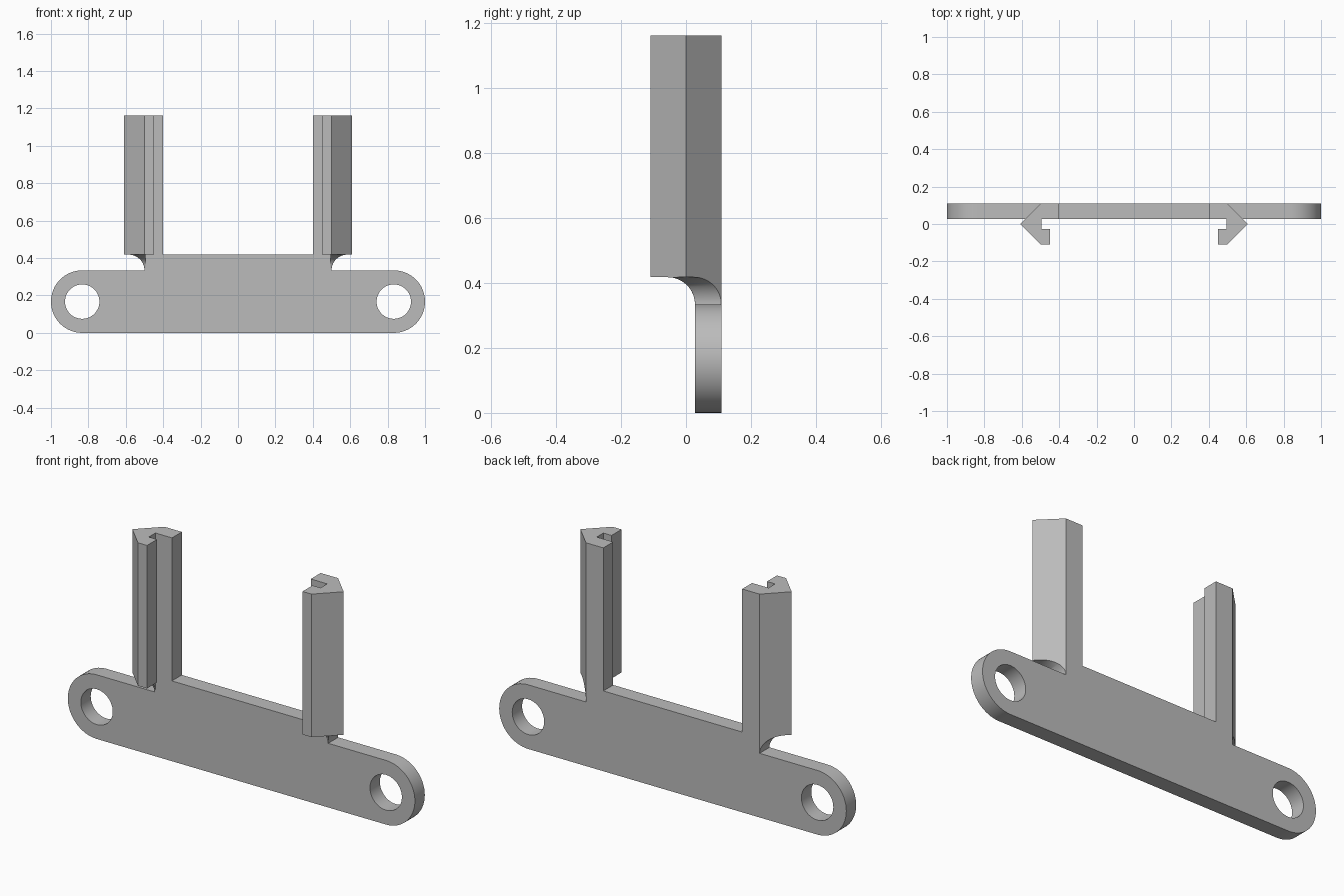
import bpy, bmesh, math

cube = bpy.data.objects.get("Cube")
if cube:
    bpy.data.objects.remove(cube, do_unlink=True)

BACK, FRONT = 0.109, 0.0275      # plate thickness limits in y
LOW, STEP, TOP = 0.334, 0.418, 1.163
SIDE, TIP = 0.5, 0.609           # step in the plate, outer tip of the posts
END = LOW / 2                    # radius of the rounded plate ends
HOLE = 0.092

grey = bpy.data.materials.new("plain_grey")
grey.use_nodes = True
colour = (0.5, 0.5, 0.5, 1)
grey.diffuse_color = colour
grey.node_tree.nodes["Principled BSDF"].inputs["Base Color"].default_value = colour


def add_object(name, mesh):
    mesh.materials.clear()
    mesh.materials.append(grey)
    obj = bpy.data.objects.new(name, mesh)
    bpy.context.collection.objects.link(obj)
    return obj


def arc(cx, cz, r, start, end, n):
    angles = [math.radians(start + (end - start) * i / n) for i in range(n + 1)]
    return [(cx + r * math.cos(a), cz + r * math.sin(a)) for a in angles]


def loft(name, sections):
    """Skin a stack of (z, outline) sections and cap both ends."""
    bm = bmesh.new()
    rings = [[bm.verts.new((x, y, z)) for x, y in pts] for z, pts in sections]
    for a, b in zip(rings, rings[1:]):
        for i in range(len(a)):
            j = (i + 1) % len(a)
            bm.faces.new((a[i], a[j], b[j], b[i]))
    bm.faces.new(rings[0][::-1])
    bm.faces.new(rings[-1])
    bmesh.ops.recalc_face_normals(bm, faces=bm.faces)
    mesh = bpy.data.meshes.new(name)
    bm.to_mesh(mesh)
    bm.free()
    return add_object(name, mesh)


# Mounting plate: rounded ends, raised middle and two screw holes
cx = 1 - END
outline = (arc(cx, END, END, -90, 90, 32) + [(SIDE, LOW), (SIDE, STEP), (-SIDE, STEP), (-SIDE, LOW)]
           + arc(-cx, END, END, 90, 270, 32))
holes = [arc(s * cx, END, HOLE, 0, 360, 48)[:-1] for s in (-1, 1)]
curve = bpy.data.curves.new("plate_profile", "CURVE")
curve.dimensions = "2D"
curve.fill_mode = "BOTH"
curve.extrude = (BACK - FRONT) / 2
for loop in [outline] + holes:
    spline = curve.splines.new("POLY")
    spline.points.add(len(loop) - 1)
    for point, (x, z) in zip(spline.points, loop):
        point.co = (x, z, 0, 1)
    spline.use_cyclic_u = True
helper = bpy.data.objects.new("plate_profile", curve)
bpy.context.collection.objects.link(helper)
bpy.context.view_layer.update()
mesh = bpy.data.meshes.new_from_object(helper.evaluated_get(bpy.context.evaluated_depsgraph_get()))
bpy.data.objects.remove(helper, do_unlink=True)
bm = bmesh.new()
bm.from_mesh(mesh)
bmesh.ops.remove_doubles(bm, verts=bm.verts, dist=0.0001)
bmesh.ops.recalc_face_normals(bm, faces=bm.faces)
bm.to_mesh(mesh)
bm.free()
plate = add_object("mounting_plate", mesh)
plate.rotation_euler.x = math.pi / 2
plate.location.y = (BACK + FRONT) / 2
parts = [plate]

# Hooked post section: pointed outside, slot and lip on the inside
hook = [(0.4, BACK), (SIDE, BACK), (TIP, 0), (SIDE, -BACK), (0.448, -BACK),
        (0.448, -0.027), (0.495, -0.027), (0.495, FRONT), (0.4, FRONT)]

# Concave bracket section, growing outward and forward as it rises
R = STEP - LOW


def cove_section(i, n):
    t = math.pi / 2 * i / n
    a = max(R * (1 - math.cos(t)), 0.0005)
    x, y = SIDE + a, FRONT - a
    cut = max(0.0003, x - y - TIP)       # trimmed by the front slope of the post
    return (LOW + R * math.sin(t),
            [(0.495, y), (x - cut, y), (x, y + cut), (x, BACK - a), (SIDE, BACK), (0.495, BACK)])


for side, s in (("left", 1), ("right", -1)):
    def flip(pts):
        return [(s * x, y) for x, y in pts]
    parts.append(loft(side + "_post", [(STEP, flip(hook)), (TOP, flip(hook))]))
    cove = [cove_section(i, 16) for i in range(17)]
    parts.append(loft(side + "_cove_bracket", [(z, flip(p)) for z, p in cove]))

# Smooth the round surfaces and keep the edges sharp
bpy.ops.object.select_all(action="DESELECT")
for obj in parts:
    obj.select_set(True)
bpy.context.view_layer.objects.active = plate
bpy.ops.object.shade_smooth_by_angle(angle=math.radians(30))
